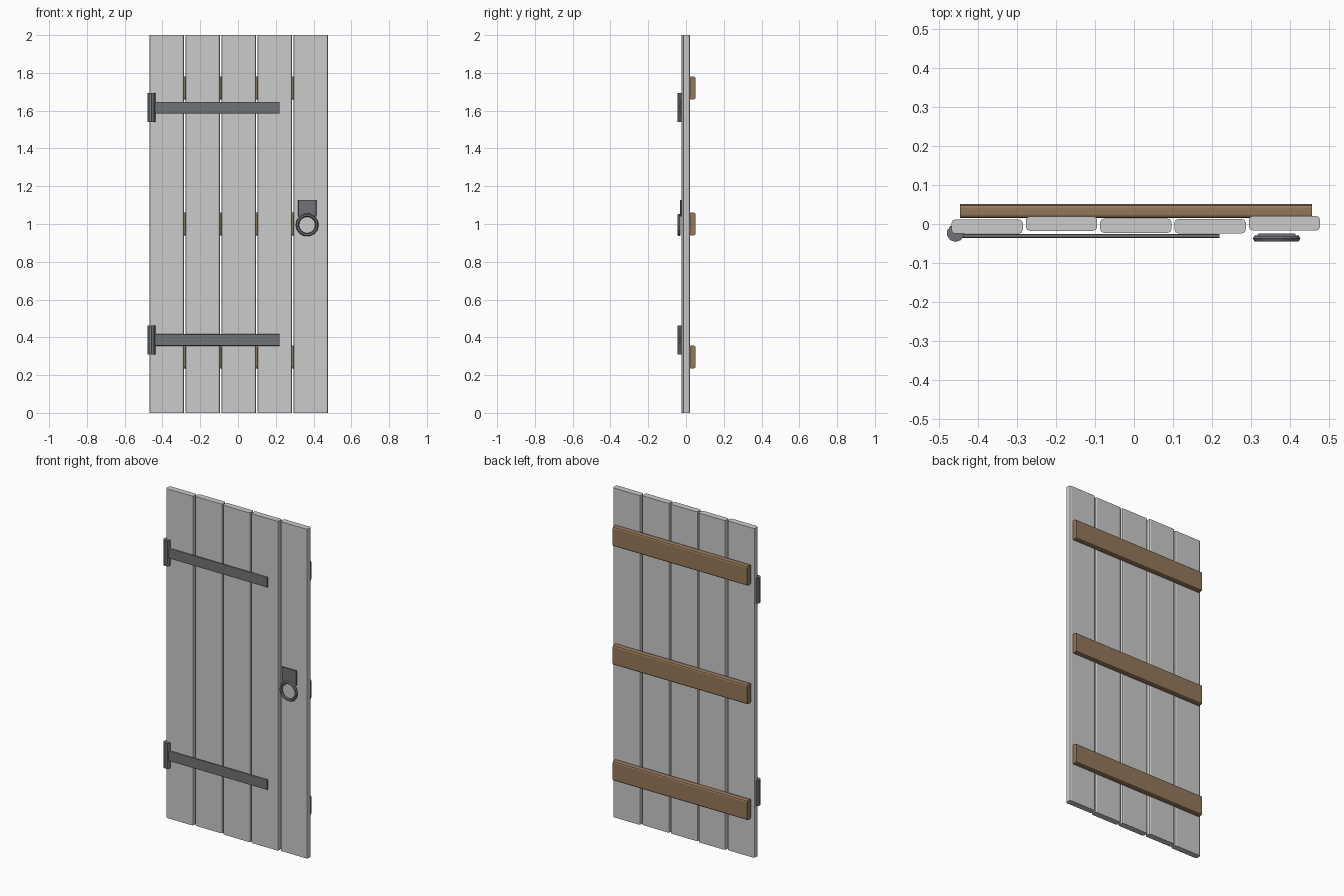
import bpy, bmesh, math
from mathutils import Vector

if "Cube" in bpy.data.objects:
    bpy.data.objects.remove(bpy.data.objects["Cube"])


def material(name, rgb):
    m = bpy.data.materials.new(name)
    m.diffuse_color = (*rgb, 1)
    m.use_nodes = True
    m.node_tree.nodes["Principled BSDF"].inputs["Base Color"].default_value = m.diffuse_color
    return m


WOOD = material("brown_wood", (0.30, 0.19, 0.105))
IRON = material("dark_iron", (0.16, 0.17, 0.18))


def finish(bm, name, mat):
    mesh = bpy.data.meshes.new(name)
    bmesh.ops.recalc_face_normals(bm, faces=bm.faces)
    bm.to_mesh(mesh)
    bm.free()
    obj = bpy.data.objects.new(name, mesh)
    bpy.context.collection.objects.link(obj)
    if mat:
        mesh.materials.append(mat)
    return obj


def board(name, lo, hi, axis, bevel, segments=2, mat=None):
    """Box from corner lo to corner hi, rounded only along its long edges."""
    lo, hi = Vector(lo), Vector(hi)
    bm = bmesh.new()
    bmesh.ops.create_cube(bm, size=1)
    for v in bm.verts:
        v.co = (lo + hi) / 2 + v.co * (hi - lo)
    edges = []
    for e in bm.edges:
        d = e.verts[1].co - e.verts[0].co
        if abs(d[axis]) > 0.999 * d.length:
            edges.append(e)
    bmesh.ops.bevel(bm, geom=edges, offset=bevel, segments=segments,
                    profile=0.5, affect='EDGES')
    return finish(bm, name, mat)


# Vertical planks, each set slightly forward or back
for i, y in enumerate((-0.0065, 0.001, -0.0045, -0.0055, 0.002)):
    x = -0.377 + i * 0.1908
    board(f"plank_{i + 1}", (x - 0.0915, y - 0.0185, 0),
          (x + 0.0915, y + 0.0185, 2), 2, 0.010)

# Horizontal battens on the back
for label, z in (("bottom", 0.296), ("middle", 1.0), ("top", 1.72)):
    board(f"{label}_batten", (-0.447, 0.015, z - 0.06),
          (0.457, 0.051, z + 0.06), 0, 0.010, mat=WOOD)

# Strap hinges: flat strap and upright barrel
for label, z in (("lower", 0.386), ("upper", 1.616)):
    board(f"{label}_hinge_strap", (-0.455, -0.036, z - 0.031),
          (0.22, -0.026, z + 0.031), 0, 0.004, mat=IRON)
    bm = bmesh.new()
    bmesh.ops.create_cone(bm, cap_ends=True, segments=10, radius1=0.0225,
                          radius2=0.0225, depth=0.154)
    bmesh.ops.translate(bm, verts=bm.verts, vec=(-0.458, -0.0235, z))
    finish(bm, f"{label}_hinge_barrel", IRON)

# Handle plate
board("handle_plate", (0.317, -0.033, 1.04), (0.415, -0.025, 1.128),
      2, 0.002, 1, IRON)

# Pull ring
bpy.ops.mesh.primitive_torus_add(
    location=(0.366, -0.037, 0.995), rotation=(math.pi / 2, 0, 0),
    major_segments=14, minor_segments=6, major_radius=0.052, minor_radius=0.009)
ring = bpy.context.object
ring.name = "pull_ring"
ring.data.materials.append(IRON)
